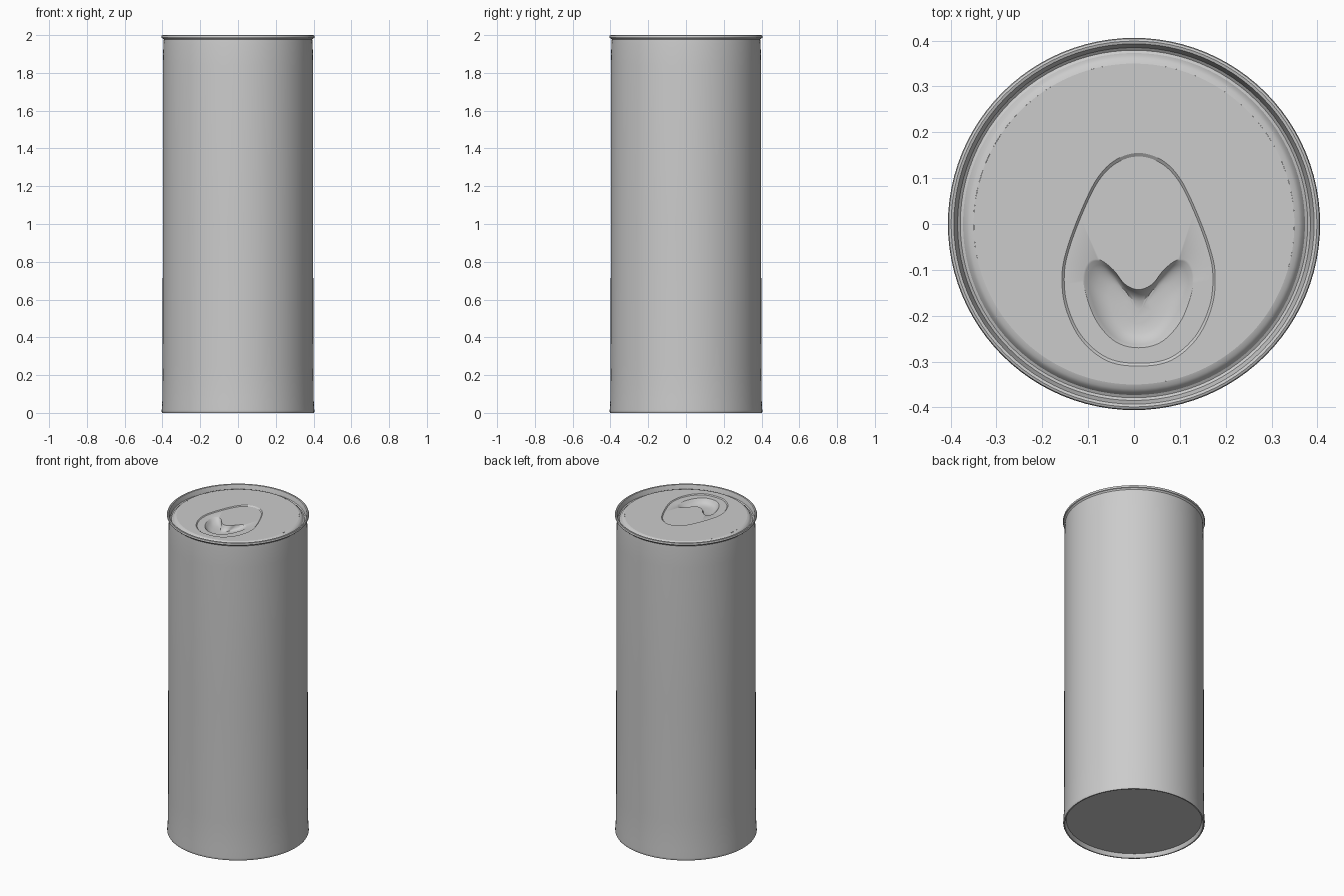
import bpy, bmesh, math
from mathutils import Vector

if "Cube" in bpy.data.objects:
    bpy.data.objects.remove(bpy.data.objects["Cube"])

SEG = 96


def finish(name, bm, angle=30):
    bmesh.ops.recalc_face_normals(bm, faces=bm.faces)
    me = bpy.data.meshes.new(name)
    bm.to_mesh(me)
    bm.free()
    ob = bpy.data.objects.new(name, me)
    bpy.context.collection.objects.link(ob)
    bpy.ops.object.select_all(action='DESELECT')
    ob.select_set(True)
    bpy.context.view_layer.objects.active = ob
    bpy.ops.object.shade_smooth_by_angle(angle=math.radians(angle))
    return ob


def skin(name, loops, cap_start=False, cap_end=False):
    """Bridge a list of equal-length closed loops with quads."""
    bm = bmesh.new()
    rings = [[bm.verts.new(p) for p in lp] for lp in loops]
    for a, b in zip(rings, rings[1:]):
        n = len(a)
        for i in range(n):
            j = (i + 1) % n
            bm.faces.new((a[i], a[j], b[j], b[i]))
    if cap_start:
        bm.faces.new(rings[0])
    if cap_end:
        bm.faces.new(rings[-1])
    return finish(name, bm)


def circle(r, z):
    return [(r * math.cos(2 * math.pi * i / SEG), r * math.sin(2 * math.pi * i / SEG), z)
            for i in range(SEG)]


def smooth_outline(half, sub=6, cx=0.01):
    """Mirror a half outline and round it with a closed Catmull-Rom spline."""
    pts = [Vector(p) for p in half] + [Vector((-x, y)) for x, y in half[-2:0:-1]]
    n, out = len(pts), []
    for i in range(n):
        p0, p1, p2, p3 = (pts[(i + k) % n] for k in (-1, 0, 1, 2))
        for s in range(sub):
            t = s / sub
            q = 0.5 * (2 * p1 + (p2 - p0) * t + (2 * p0 - 5 * p1 + 4 * p2 - p3) * t * t
                       + (3 * p1 - p0 - 3 * p2 + p3) * t ** 3)
            out.append(q + Vector((cx, 0)))
    return out


def scaled(loop, s, z, c=(0.01, -0.2)):
    c = Vector(c)
    return [(*(c + (p - c) * s), z) for p in loop]


# Can wall: recessed base, flared foot, straight side, rolled rim and trough
profile = [(.386, .025), (.391, .004), (.394, 0), (.401, 0), (.404, .006), (.404, .014),
           (.401, .06), (.399, .25), (.398, 1.0), (.398, 1.84), (.395, 1.95), (.393, 1.976),
           (.397, 1.982), (.404, 1.985), (.406, 1.991), (.404, 1.998), (.399, 2.0),
           (.393, 1.998), (.389, 1.985), (.385, 1.970), (.379, 1.965), (.373, 1.968),
           (.367, 1.978), (.360, 1.984), (.350, 1.987)]
skin("can_body", [circle(r, z) for r, z in profile], cap_start=True)

# Lid panel: heart-shaped finger dent inside a shallow teardrop
heart = smooth_outline([(0, -.27), (.05, -.257), (.09, -.215), (.113, -.16), (.121, -.115),
                        (.109, -.083), (.085, -.078), (.055, -.1), (.03, -.131), (0, -.143)])
drop = smooth_outline([(0, -.31), (.07, -.298), (.127, -.25), (.16, -.18), (.167, -.11),
                       (.155, -.05), (.125, .03), (.09, .1), (.05, .14), (0, .155)])
Z = 1.987
edge = [(*(p.normalized() * .350), Z) for p in drop]
skin("lid_panel", [
    scaled(heart, .25, Z - .036),
    scaled(heart, .55, Z - .034),
    scaled(heart, .75, Z - .027),
    scaled(heart, .90, Z - .015),
    scaled(heart, .97, Z - .007),
    scaled(heart, 1.0, Z - .005),
    scaled(drop, .97, Z - .005, (.01, -.1)),
    scaled(drop, 1.0, Z, (.01, -.1)),
    edge], cap_start=True)
